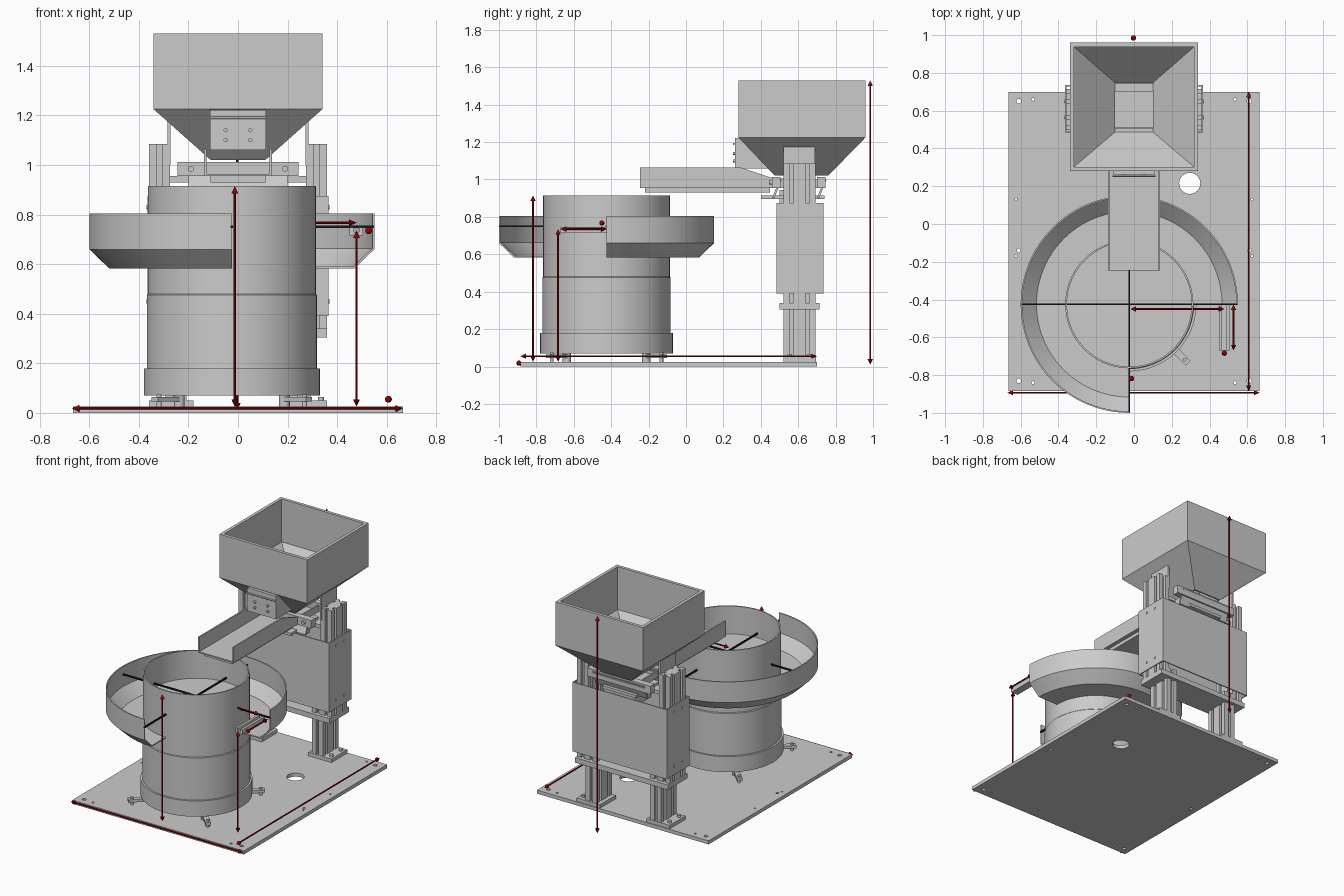
import bpy, bmesh, math
from mathutils import Vector, Matrix

if "Cube" in bpy.data.objects:
    bpy.data.objects.remove(bpy.data.objects["Cube"])

CX, CY = -0.025, -0.425          # bowl axis


def material(name, rgb):
    m = bpy.data.materials.new(name)
    m.diffuse_color = (*rgb, 1)
    m.use_nodes = True
    m.node_tree.nodes["Principled BSDF"].inputs["Base Color"].default_value = m.diffuse_color
    return m


RED, BLACK = material("dark_red", (0.3, 0.0, 0.0)), material("black", (0.01, 0.01, 0.01))


def finish(name, bm, mat=None, smooth=False):
    bmesh.ops.remove_doubles(bm, verts=bm.verts, dist=1e-5)
    bmesh.ops.recalc_face_normals(bm, faces=bm.faces)
    me = bpy.data.meshes.new(name)
    bm.to_mesh(me)
    bm.free()
    ob = bpy.data.objects.new(name, me)
    bpy.context.collection.objects.link(ob)
    if mat:
        me.materials.append(mat)
    if smooth:
        bpy.ops.object.select_all(action='DESELECT')
        ob.select_set(True)
        bpy.context.view_layer.objects.active = ob
        bpy.ops.object.shade_smooth_by_angle(angle=math.radians(30))
    return ob


def prism(name, pts, axis, a, b, mat=None):
    """Extrude a 2D outline along an axis from a to b."""
    place = {'x': lambda u, v, w: (w, u, v), 'y': lambda u, v, w: (u, w, v),
             'z': lambda u, v, w: (u, v, w)}[axis]
    bm = bmesh.new()
    lo, hi = [[bm.verts.new(place(u, v, w)) for u, v in pts] for w in (a, b)]
    bm.faces.new(lo)
    bm.faces.new(hi)
    for i in range(len(pts)):
        j = (i + 1) % len(pts)
        bm.faces.new((lo[i], lo[j], hi[j], hi[i]))
    return finish(name, bm, mat)


def box(name, x0, x1, y0, y1, z0, z1, mat=None):
    return prism(name, [(x0, y0), (x1, y0), (x1, y1), (x0, y1)], 'z', z0, z1, mat)


def add_cone(bm, p, q, r1, r2, seg=16):
    p, q = Vector(p), Vector(q)
    rot = (q - p).to_track_quat('Z', 'Y').to_matrix().to_4x4()
    bmesh.ops.create_cone(bm, cap_ends=True, segments=seg, radius1=r1, radius2=r2,
                          depth=(q - p).length, matrix=Matrix.Translation((p + q) / 2) @ rot)


def rods(name, ends, r, seg=16, mat=None):
    bm = bmesh.new()
    for p, q in ends:
        add_cone(bm, p, q, r, r, seg)
    return finish(name, bm, mat, True)


def lathe(name, prof, deg=360, n=96):
    """Revolve an (r, z) profile about the bowl axis; partial turns use a closed section."""
    full = deg == 360
    bm = bmesh.new()
    rings = []
    for k in range(n if full else n + 1):
        a = math.radians(deg) * k / n
        rings.append([bm.verts.new((CX + r * math.cos(a), CY + r * math.sin(a), z)) for r, z in prof])
    m = len(prof)
    for k in range(n):
        A, B = rings[k], rings[(k + 1) % len(rings)]
        for i in range(m - 1 if full else m):
            j = (i + 1) % m
            bm.faces.new((A[i], A[j], B[j], B[i]))
    if not full:
        bm.faces.new(rings[0])
        bm.faces.new(rings[-1])
    return finish(name, bm, None, True)


def column(name, cx, cy, z0, z1):
    """Slotted aluminium extrusion."""
    w, d, h, deep = 0.0425, 0.085, 0.01, 0.02
    sides = [((-w, -d), (1, 0), [w]), ((w, -d), (0, 1), [w, 3 * w]),
             ((w, d), (-1, 0), [w]), ((-w, d), (0, -1), [w, 3 * w])]
    pts = []
    for (px, py), (dx, dy), slots in sides:
        pts.append((cx + px, cy + py))
        for s in slots:
            for t, e in ((s - h, 0), (s - h, deep), (s + h, deep), (s + h, 0)):
                pts.append((cx + px + dx * t - dy * e, cy + py + dy * t + dx * e))
    return prism(name, pts, 'z', z0, z1)


# base plate with drilled holes
plate = box("base_plate", -0.665, 0.665, -0.885, 0.70, 0, 0.025)
holes = [(0.295, 0.215, 0.056)]
for s in (-1, 1):
    holes += [(s * 0.61, y, 0.013) for y in (0.65, -0.83)]
    holes += [(s * 0.535, y, 0.008) for y in (0.66, -0.84)]
    holes += [(s * 0.625, y, 0.006) for y in (0.13, -0.17)] + [(s * 0.61, -0.14, 0.01)]
bm = bmesh.new()
for x, y, r in holes:
    add_cone(bm, (x, y, -0.1), (x, y, 0.1), r, r, 24)
cutter = finish("hole_cutter", bm)
mod = plate.modifiers.new("holes", 'BOOLEAN')
mod.object, mod.solver = cutter, 'EXACT'
cutter.hide_render = True
cutter.hide_set(True)

# vibratory bowl and three-quarter tray
lathe("bowl_drum", [(0, .07), (.355, .07), (.355, .18), (.343, .18), (.343, .475), (.339, .48),
                    (.339, .915), (.33, .915), (.33, .72), (0, .72)])
lathe("outer_tray", [(.336, .583), (.495, .583), (.575, .66), (.575, .805),
                     (.567, .805), (.567, .664), (.491, .591), (.336, .591)], 270, 72)

# bowl feet and clamp tabs on the diagonals
for k in range(4):
    a = math.radians(45 + 90 * k)
    c, s = math.cos(a), math.sin(a)
    fx, fy = CX + 0.3 * c, CY + 0.3 * s
    rods(f"bowl_foot_{k}", [((fx, fy, .025), (fx, fy, .075))], 0.022, 24)
    tab = box(f"clamp_tab_{k}", 0.3, 0.44, -0.018, 0.018, 0.045, 0.065)
    tab.matrix_world = Matrix.Translation((CX, CY, 0)) @ Matrix.Rotation(a, 4, 'Z')
    tx, ty = CX + 0.415 * c, CY + 0.415 * s
    rods(f"tab_bolt_{k}", [((tx, ty, .025), (tx, ty, .075))], 0.01)

# outlet rail (U section)
prism("outlet_rail", [(.45, .715), (.505, .715), (.505, .747), (.488, .747), (.488, .73),
                      (.467, .73), (.467, .747), (.45, .747)], 'y', -0.67, -0.425)

# black centre lines
box("centre_line_x", CX - .573, CX + .573, CY - .005, CY + .005, .745, .755, BLACK)
box("centre_line_y", CX - .005, CX + .005, CY - .575, CY + .573, .745, .755, BLACK)

# hopper: outer shell up, inner shell back down
shell = [(.11, .475, .76, 1.02), (.34, .28, .96, 1.225), (.34, .28, .96, 1.53),
         (.318, .302, .938, 1.53), (.318, .302, .938, 1.23), (.10, .487, .748, 1.02)]
bm = bmesh.new()
loops = [[bm.verts.new(p) for p in ((-w, y0, z), (w, y0, z), (w, y1, z), (-w, y1, z))]
         for w, y0, y1, z in shell]
for A, B in zip(loops, loops[1:] + loops[:1]):
    for i in range(4):
        j = (i + 1) % 4
        bm.faces.new((A[i], A[j], B[j], B[i]))
finish("hopper", bm)

# hopper outlet gate with bolts and rod
prism("hopper_gate", [(.262, 1.06), (.44, 1.06), (.285, 1.222), (.262, 1.222)], 'x', -.112, .112)
rods("gate_rod", [((-.115, .255, 1.19), (.115, .255, 1.19))], 0.005)
rods("gate_bolts", [((x, .265, z), (x, .25, z)) for x in (-.05, .05) for z in (1.10, 1.14)], 0.008)

# feeder trough
side = [(-.245, .955), (.72, .955), (.72, 1.0), (.47, 1.005), (.29, 1.065), (-.245, 1.065)]
for s, tag in ((-1, "left"), (1, "right")):
    prism(f"trough_wall_{tag}", side, 'x', *sorted((s * .128, s * .138)))
box("trough_floor", -.13, .13, -.245, .72, .955, .963)
box("trough_stiffener", -.11, .11, -.22, .45, .93, .955)

# feeder drive with slanted leaf springs
box("drive_base", -.13, .13, .40, .74, .895, .915)
box("drive_block", -.08, .08, .50, .68, .80, .945)
for y, tag in ((.46, "front"), (.70, "rear")):
    prism(f"leaf_spring_{tag}", [(y, .90), (y + .012, .90), (y + .052, 1.0), (y + .04, 1.0)],
          'x', -.2, .2)
    box(f"spring_clamp_bar_{tag}", -.245, .245, y, y + .045, .955, 1.012)
rods("clamp_bolts", [((x, .462, .985), (x, .445, .985)) for x in (-.19, .19)], 0.012)

# support stand
YC = 0.607
for s, tag in ((-1, "left"), (1, "right")):
    column(f"upper_column_{tag}", s * .3175, YC, .34, 1.085)
    column(f"lower_leg_{tag}", s * .25, YC, .04, .39)
    box(f"leg_foot_{tag}", s * .18, s * .36, .52, .695, .025, .05)
    rods(f"foot_bolts_{tag}", [((s * .335, y, .045), (s * .335, y, .065)) for y in (.555, .66)], .012)
    box(f"side_plate_{tag}", s * .358, s * .366, .485, .735, .39, .875)
    rods(f"side_bolts_{tag}", [((s * .36, y, z), (s * .37, y, z))
                               for y in (.565, .65) for z in (.45, .83)], 0.009)
    box(f"hopper_bracket_{tag}", s * .272, s * .284, .52, .69, 1.0, 1.175)
    box(f"bracket_shelf_{tag}", s * .2, s * .28, .54, .67, .93, .955)
for y, tag in ((.485, "front"), (.727, "back")):
    box(f"panel_{tag}", -.36, .36, y, y + .008, .39, .875)
box("cross_plate", -.36, .36, .50, .715, .305, .34)


# dimension arrows
def arrow(name, p, q):
    p, q = Vector(p), Vector(q)
    d = (q - p).normalized() * 0.03
    bm = bmesh.new()
    add_cone(bm, p + d, q - d, .005, .005, 10)
    add_cone(bm, p + d, p, .014, 0)
    add_cone(bm, q - d, q, .014, 0)
    finish(name, bm, RED, True)


arrow("arrow_width", (-.67, -.893, .018), (.665, -.893, .018))
arrow("arrow_depth", (.607, -.885, .055), (.607, .70, .055))
arrow("arrow_total_height", (-.003, .985, .01), (-.003, .985, 1.53))
arrow("arrow_bowl_height", (-.013, -.818, .025), (-.013, -.818, .915))
arrow("arrow_rail_height", (.478, -.684, .025), (.478, -.684, .735))
arrow("arrow_rail_length", (.527, -.67, .735), (.527, -.425, .735))
arrow("arrow_rail_offset", (-.02, -.45, .767), (.478, -.45, .767))
